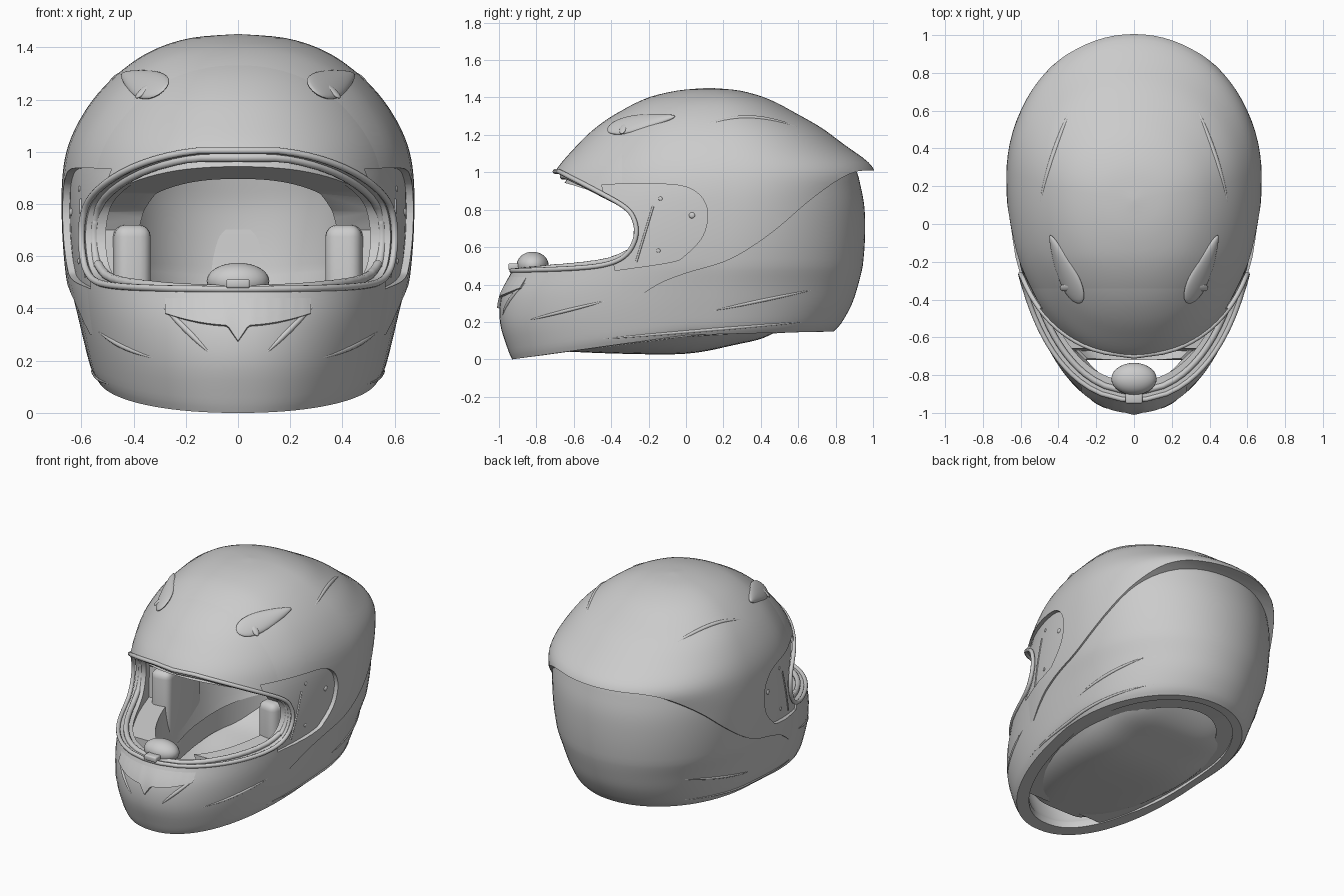
import bpy, bmesh, math
from mathutils import Vector, Matrix
from mathutils.bvhtree import BVHTree

if "Cube" in bpy.data.objects:
    bpy.data.objects.remove(bpy.data.objects["Cube"])

grey = bpy.data.materials.new("light grey")
grey.use_nodes = True
grey.diffuse_color = (0.6, 0.6, 0.6, 1)
grey.node_tree.nodes["Principled BSDF"].inputs["Base Color"].default_value = (0.6, 0.6, 0.6, 1)


def smooth(pts, n):
    """Catmull-Rom curve through points of any dimension."""
    out = []
    for i in range(len(pts) - 1):
        a, b, c, d = (pts[max(0, min(len(pts) - 1, i + k))] for k in (-1, 0, 1, 2))
        for s in range(n):
            t = s / n
            out.append(tuple(q + t * (r - p) / 2 + t * t * (p - 2.5 * q + 2 * r - w / 2)
                             + t ** 3 * (1.5 * (q - r) + (w - p) / 2)
                             for p, q, r, w in zip(a, b, c, d)))
    return out + [tuple(pts[-1])]


def add(name, bm):
    me = bpy.data.meshes.new(name)
    bm.to_mesh(me)
    bm.free()
    ob = bpy.data.objects.new(name, me)
    bpy.context.collection.objects.link(ob)
    me.materials.append(grey)
    return ob


def select(ob):
    bpy.ops.object.select_all(action='DESELECT')
    ob.select_set(True)
    bpy.context.view_layer.objects.active = ob


def finish(ob, angle=35):
    select(ob)
    bpy.ops.object.shade_smooth_by_angle(angle=math.radians(angle))


def boolean(ob, cutter, op='DIFFERENCE'):
    m = ob.modifiers.new("cut", 'BOOLEAN')
    m.operation, m.solver, m.object = op, 'EXACT', cutter
    select(ob)
    bpy.ops.object.modifier_apply(modifier=m.name)


# Shell levels: height, front y, back y, half width
LEVELS = smooth([
    (0, -.93, .79, .54), (.06, -.955, .83, .565), (.2, -.995, .885, .592),
    (.35, -.985, .92, .618), (.5, -.92, .945, .645), (.65, -.865, .957, .66),
    (.8, -.805, .955, .665), (.92, -.745, .935, .66), (1.02, -.69, .905, .64),
    (1.12, -.605, .825, .595), (1.22, -.505, .725, .525), (1.31, -.38, .575, .43),
    (1.38, -.23, .44, .32), (1.425, -.05, .29, .18), (1.44, .12, .13, .004)], 4)
SEG = 80


def rim(y):
    """Height of the lower edge of the shell."""
    return max(0, min(.13, .13 + .14 * y)) + max(0, y) * .025


def power(v, e):
    return math.copysign(abs(v) ** e, v)


def loft(name, grow, spoiler=0, bottom=None):
    bm = bmesh.new()
    rings = []
    for z, yf, yb, w in LEVELS:
        c = yf + .6 * (yb - yf)
        yb += spoiler * math.exp(-((z - 1.01) / .13) ** 2)
        ring = []
        for i in range(SEG):
            a = 2 * math.pi * i / SEG
            s, k = math.sin(a), math.cos(a)
            e = .98 if s > 0 else .93
            y = c + power(s, e) * ((yb - c) if s > 0 else (c - yf))
            h = rim(y) + z * (.5 - rim(y)) / .5 if z < .5 else z
            ring.append(bm.verts.new((w * power(k, e), y, h)))
        rings.append(ring)
    for a, b in zip(rings, rings[1:]):
        for i in range(SEG):
            j = (i + 1) % SEG
            bm.faces.new((a[i], a[j], b[j], b[i]))
    bm.faces.new(rings[-1])
    bm.normal_update()
    shift = [(v, v.normal * grow(v.co.y)) for v in bm.verts]
    for v, d in shift:
        v.co += d
    if bottom:
        for v in rings[0]:
            v.co.z = bottom(v.co.y)
    bm.faces.new(rings[0][::-1])
    return add(name, bm)


def prism(name, outline, half=1.2):
    """Side outline (y, z) pushed through the whole width."""
    bm = bmesh.new()
    f = bm.faces.new([bm.verts.new((-half, y, z)) for y, z in outline])
    r = bmesh.ops.extrude_face_region(bm, geom=[f])
    for v in r["geom"]:
        if isinstance(v, bmesh.types.BMVert):
            v.co.x = half
    bmesh.ops.recalc_face_normals(bm, faces=bm.faces)
    return add(name, bm)


def sheet(name, rows, thickness):
    """Thin plate from a grid of points."""
    bm = bmesh.new()
    rows = [[bm.verts.new(p) for p in row] for row in rows]
    for a, b in zip(rows, rows[1:]):
        for k in range(len(a) - 1):
            bm.faces.new((a[k], a[k + 1], b[k + 1], b[k]))
    ob = add(name, bm)
    m = ob.modifiers.new("thickness", 'SOLIDIFY')
    m.thickness, m.offset = thickness, -1
    select(ob)
    bpy.ops.object.modifier_apply(modifier=m.name)
    finish(ob)


# Side outlines of the eye port, rear crease and visor mount
port = smooth([(-.72, 1.025), (-.5, .912), (-.33, .815), (-.275, .74), (-.27, .65),
               (-.32, .56), (-.42, .51), (-.6, .487), (-.97, .472)], 6)
crease = smooth([(1.1, 1.01), (.98, 1.01), (.9, 1.0), (.8, .95), (.65, .84), (.5, .71),
                 (.35, .6), (.2, .52), (0, .46), (-.15, .4), (-.3, .3)], 4)
mount = smooth([(-.45, .935), (-.08, .935), (.06, .89), (.115, .79), (.09, .66),
                (0, .56), (-.08, .52), (-.38, .475)], 5)

# Main shell and raised upper shell with tail spoiler
shell = loft("shell", lambda y: 0)
upper = loft("upper_shell", lambda y: -.004 + .015 * max(0, min(1, (y + .4) / .22)), .085)
probe = bmesh.new()
probe.from_mesh(shell.data)
tree = BVHTree.FromBMesh(probe)

above = prism("crease_cutter", crease + [(-1.3, .3), (-1.3, 1.7), (1.1, 1.7)])
eye = prism("port_cutter", port + [(-1.4, .46), (-1.4, 1.37)])
cavity = loft("cavity_cutter", lambda y: -.09, bottom=lambda y: -.3)
recess = prism("mount_cutter", mount)
core = loft("mount_core", lambda y: -.016)
boolean(recess, core)
boolean(upper, above, 'INTERSECT')
for ob in (shell, upper):
    for cutter in (cavity, recess, eye):
        boolean(ob, cutter)
    finish(ob)

# Padded liner with brow arch
liner = loft("liner", lambda y: -.075, bottom=lambda y: rim(y) + .006)
head = loft("head_cutter", lambda y: -.23, bottom=lambda y: -.3)
face = prism("face_cutter", [(-1.4, 1.15), (-.6, .93), (-.32, .84), (-.24, .77), (-.2, .7),
                             (-.22, .5), (-.66, .45), (-.69, -.4), (-1.4, -.4)])
boolean(liner, head)
boolean(liner, face)
finish(liner)
for ob in (above, eye, cavity, recess, core, head, face):
    bpy.data.objects.remove(ob)

# Closed inner floor that sweeps up into the back wall
rows = []
for y, z in smooth([(-.72, .045), (-.35, .03), (0, .03), (.25, .075), (.45, .13),
                    (.6, .26), (.7, .45), (.74, .7)], 5):
    w = .46 * math.sqrt(1 - abs((y - .02) / .84) ** 3)
    rows.append([(w * u / 12, y, z + .1 * abs(u / 12) ** 5) for u in range(-12, 13)])
sheet("inner_floor", rows, -.015)


def side_hit(y, z, s=1):
    return tree.ray_cast(Vector((3 * s, y, z)), Vector((-s, 0, 0)))[:2]


def front_hit(x, z):
    return tree.ray_cast(Vector((x, -3, z)), Vector((0, 1, 0)))[:2]


def top_hit(x, y):
    return tree.ray_cast(Vector((x, y, 3)), Vector((0, 0, -1)))[:2]


def tube(name, pts, radius, closed=False, taper=False):
    cu = bpy.data.curves.new(name, 'CURVE')
    cu.dimensions, cu.bevel_depth, cu.bevel_resolution = '3D', radius, 3
    sp = cu.splines.new('POLY')
    sp.points.add(len(pts) - 1)
    for i, p in enumerate(pts):
        sp.points[i].co = (*p, 1)
        if taper:
            sp.points[i].radius = .1 + math.sin(math.pi * i / (len(pts) - 1))
    sp.use_cyclic_u = closed
    ob = bpy.data.objects.new(name, cu)
    bpy.context.collection.objects.link(ob)
    cu.materials.append(grey)
    select(ob)
    bpy.ops.object.convert(target='MESH')
    finish(bpy.context.object, 50)


# Rubber seals around the eye port
hits = [h for h in (side_hit(y, z) for y, z in smooth(port, 2)) if h[0]]
hits = [front_hit(0, hits[0][0].z)] + hits + [front_hit(0, hits[-1][0].z)]
for name, inset, lift, radius in (("outer_seal", 0, 0, .013), ("inner_seal", .05, .02, .017)):
    half = [p - n * inset + Vector((0, 0, lift if p.z < .55 else 0)) for p, n in hits]
    mirror = [Vector((-p.x, p.y, p.z)) for p in half[-2:0:-1]]
    tube(name, half + mirror, radius, closed=True)


def blob(name, matrix, scale, narrow=0):
    bm = bmesh.new()
    bmesh.ops.create_uvsphere(bm, u_segments=28, v_segments=16, radius=1)
    for v in bm.verts:
        v.co.x *= 1 - narrow * v.co.y
        v.co = matrix @ Vector(a * b for a, b in zip(v.co, scale))
    finish(add(name, bm), 60)


def block(name, matrix, size, bevel, segments):
    bm = bmesh.new()
    bmesh.ops.create_cube(bm, size=1, matrix=matrix @ Matrix.Diagonal((*size, 1)))
    bmesh.ops.bevel(bm, geom=bm.edges[:], offset=bevel, segments=segments,
                    profile=.5, affect='EDGES')
    finish(add(name, bm), 50)


def frame(pos, normal, along):
    side = along.cross(normal).normalized()
    m = Matrix((side, normal.cross(side), normal)).transposed().to_4x4()
    return Matrix.Translation(pos) @ m


for s, label in ((1, "left"), (-1, "right")):
    # Crown vents
    along = Vector((.1 * s, .37, 0))
    p, n = top_hit(.365 * s, -.24)
    blob(label + "_crown_vent", frame(p, n, along), (.062, .2, .022), .5)
    p, n = top_hit(.355 * s, -.33)
    blob(label + "_vent_lip", frame(p + n * .014, n, along), (.04, .02, .01))
    # Cheek pads
    block(label + "_cheek_pad", Matrix.Translation((.425 * s, -.06, .44))
          @ Matrix.Rotation(-.12 * s, 4, 'Z'), (.14, .44, .56), .045, 4)
    # Visor pivot and pins
    for i, (y, z, r) in enumerate(((.03, .77, .016), (-.14, .86, .011), (-.15, .58, .011))):
        p, n = side_hit(y, z, s)
        blob(f"{label}_visor_pin_{i}", frame(p - n * .016, n, Vector((0, 0, 1))), (r, r, r / 2))
    # Mount panel edge
    line = [side_hit(-.18 - .09 * t / 8, .82 - .3 * t / 8, s) for t in range(9)]
    tube(label + "_mount_edge", [p - n * .016 for p, n in line], .006)
    # Character ridges on the sides, jaw, crown and chin
    for name, a, b in (("rear_ridge", (.1, .25), (.72, .38)),
                       ("lower_ridge", (-.55, .1), (.76, .21)),
                       ("jaw_ridge", (-.88, .2), (-.4, .32))):
        line = [side_hit(a[0] + (b[0] - a[0]) * t / 24, a[1] + (b[1] - a[1]) * t / 24, s)
                for t in range(25)]
        tube(f"{label}_{name}", [p - n * .003 for p, n in line if p], .009, taper=True)
    line = [top_hit(s * (.5 - .22 * (t / 24) ** 1.5), .02 + .7 * t / 24) for t in range(25)]
    tube(label + "_crown_ridge", [p + n * .005 for p, n in line if p], .012, taper=True)
    line = [front_hit(s * (.3 - .2 * t / 12), .42 - .2 * t / 12) for t in range(13)]
    tube(label + "_chin_ridge", [p - n * .003 for p, n in line], .011, taper=True)

# Chin vent scoop with centre tongue
rows = []
for i in range(49):
    x = -.28 + .56 * i / 48
    low = .335 + .6 * x * x - .06 * max(0, 1 - abs(x) / .04)
    rows.append([front_hit(x, .44 + (low - .44) * k / 5)[0] + Vector((0, -.014 * k / 5, 0))
                 for k in range(6)])
sheet("chin_vent", rows, .016)

# Breath guard and visor latch on the chin bar
blob("breath_guard", Matrix.Translation((0, -.82, .505)), (.12, .085, .07))
block("visor_latch", Matrix.Translation((0, -.92, .495)), (.09, .06, .035), .008, 2)
probe.free()
